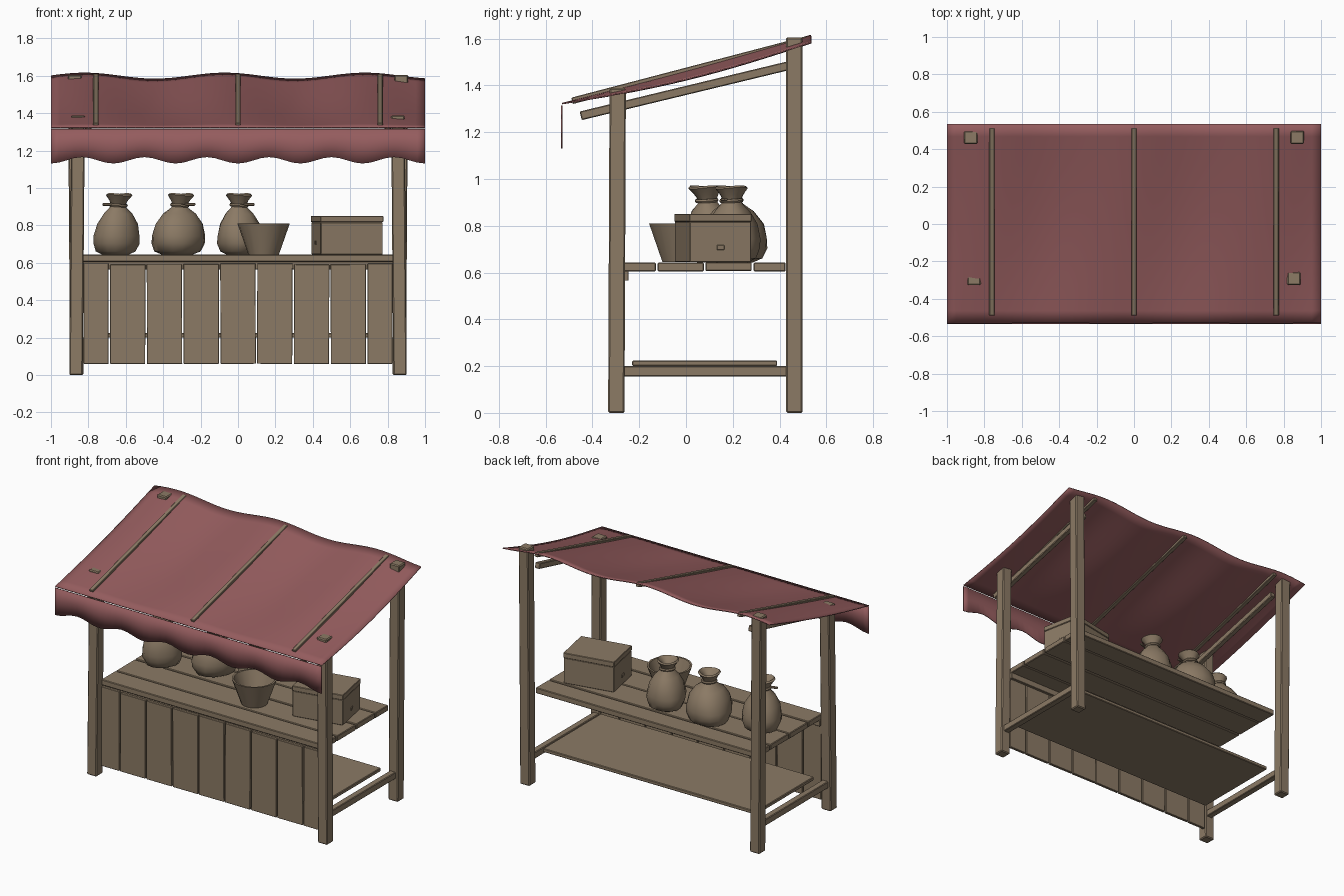
import bpy, bmesh, math, random
from mathutils import Vector, Matrix

random.seed(4)
if "Cube" in bpy.data.objects:
    bpy.data.objects.remove(bpy.data.objects["Cube"])


def material(name, rgb):
    m = bpy.data.materials.new(name)
    m.use_nodes = True
    m.diffuse_color = (*rgb, 1)
    m.node_tree.nodes["Principled BSDF"].inputs["Base Color"].default_value = (*rgb, 1)
    return m


WOOD = material("brown wood and sackcloth", (0.26, 0.195, 0.13))
RED = material("faded red cloth", (0.30, 0.108, 0.112))


def finish(name, bm, mat, smooth=False):
    bmesh.ops.recalc_face_normals(bm, faces=bm.faces)
    me = bpy.data.meshes.new(name)
    bm.to_mesh(me)
    bm.free()
    me.materials.append(mat)
    ob = bpy.data.objects.new(name, me)
    bpy.context.collection.objects.link(ob)
    if smooth:
        bpy.ops.object.select_all(action="DESELECT")
        ob.select_set(True)
        bpy.context.view_layer.objects.active = ob
        bpy.ops.object.shade_smooth_by_angle(angle=math.radians(45))
    return ob


def block(name, size, matrix, bevel=0.004):
    bm = bmesh.new()
    bmesh.ops.create_cube(bm, size=1, matrix=Matrix.Diagonal((*size, 1)))
    if bevel:
        bmesh.ops.bevel(bm, geom=bm.edges[:], offset=bevel, segments=1, affect="EDGES")
    bm.transform(matrix)
    return finish(name, bm, WOOD)


def box(name, lo, hi, bevel=0.004, tilt=0):
    lo, hi = Vector(lo), Vector(hi)
    m = Matrix.Translation((lo + hi) / 2) @ Matrix.Rotation(tilt, 4, "Y")
    return block(name, hi - lo, m, bevel)


def beam(name, a, b, width, depth, bevel=0.004):
    """Square timber from a to b, its width running along x."""
    a, b = Vector(a), Vector(b)
    d = (b - a).normalized()
    side = Vector((1, 0, 0))
    side = (side - d * side.dot(d)).normalized()
    m = Matrix((side, d.cross(side), d)).transposed().to_4x4()
    return block(name, (width, depth, (b - a).length), Matrix.Translation((a + b) / 2) @ m, bevel)


def lathe(name, profile, loc, sides, wobble=0.0, lean=(0, 0), turn=0.0):
    """Spin (radius, height) pairs, with gentle lumps and a leaning top."""
    bm = bmesh.new()
    rings = []
    top = max(z for r, z in profile)
    for r, z in profile:
        ring = []
        for i in range(sides):
            a = math.tau * i / sides + turn
            k = r * (1 + wobble * math.sin(3 * a + z * 9) + wobble * random.uniform(-.5, .5))
            s = (z / top) ** 2
            ring.append(bm.verts.new((loc[0] + k * math.cos(a) + lean[0] * s,
                                      loc[1] + k * math.sin(a) + lean[1] * s,
                                      loc[2] + z + r * wobble * 1.2 * math.sin(2 * a) * s)))
        rings.append(ring)
    for p, q in zip(rings, rings[1:]):
        for i in range(sides):
            j = (i + 1) % sides
            bm.faces.new((p[i], p[j], q[j], q[i]))
    bm.faces.new(rings[0])
    bm.faces.new(rings[-1])
    return finish(name, bm, WOOD, True)


# Posts, side rails and roof supports
for s, side in ((1, "left"), (-1, "right")):
    beam(f"front_post_{side}", (s * .866, -.298, 0), (s * .855, -.292, 1.388), .072, .07, .006)
    beam(f"back_post_{side}", (s * .862, .463, 0), (s * .873, .463, 1.605), .072, .07, .006)
    box(f"lower_rail_{side}", (s * .86 - .022, -.27, .155), (s * .86 + .022, .435, .2))
    beam(f"roof_support_{side}", (s * .80, -.45, 1.27), (s * .80, .45, 1.487), .035, .038)

# Counter planks, front rail and lower shelf
CUTS = (-.285, -.125, .08, .285, .43)
for i, (y0, y1) in enumerate(zip(CUTS, CUTS[1:])):
    dz = random.uniform(-.003, .002)
    box(f"counter_plank_{i + 1}", (-.83, y0 + .004, .607 + dz), (.83, y1 - .004, .645 + dz))
box("counter_front_rail", (-.83, -.266, .565), (.83, -.246, .606), .002)
box("lower_shelf", (-.80, -.23, .2), (.80, .39, .224))

# Front slats, the end ones narrower
edges = [-.83] + [-.688 + i * .1966 for i in range(8)] + [.83]
for i, (x0, x1) in enumerate(zip(edges, edges[1:])):
    top = .598 - random.uniform(0, .008)
    box(f"front_slat_{i + 1}", (x0 + .004, -.286, .06), (x1 - .004, -.267, top), .002,
        random.uniform(-.005, .005))


# Awning cloth, waving towards the back and sagging mid-span
def cloth_height(x, y):
    t = (y + .53) / 1.065
    wave = math.cos(math.tau * (x + .82) / .75)
    belly = math.sin(math.pi * t)
    return 1.322 + .276 * t + wave * (.016 * t + .012 * belly) - .016 * belly


def sheet(name, nx, ny, point):
    bm = bmesh.new()
    grid = [[bm.verts.new(point(i / nx, j / ny)) for j in range(ny + 1)] for i in range(nx + 1)]
    for i in range(nx):
        for j in range(ny):
            bm.faces.new((grid[i][j], grid[i + 1][j], grid[i + 1][j + 1], grid[i][j + 1]))
    ob = finish(name, bm, RED, True)
    mod = ob.modifiers.new("thickness", "SOLIDIFY")
    mod.thickness = .006
    mod.offset = 0
    return ob


def awning_point(u, v):
    x, y = 2 * u - 1, -.53 + 1.065 * v
    return x, y, cloth_height(x, y)


def valance_point(u, v):
    x = 2 * u - 1
    bottom = 1.148 - .017 * math.cos(math.tau * x * 3)
    return x, -.532, bottom + (1.315 - bottom) * v


sheet("awning_cloth", 40, 16, awning_point)
sheet("awning_valance", 48, 2, valance_point)

# Battens lying on the cloth
for x, side in ((-.76, "right"), (0, "middle"), (.76, "left")):
    beam(f"roof_batten_{side}", (x, -.487, 1.334), (x, .517, 1.597), .028, .028, .003)

# Tied sacks
SACK = [(.07, 0), (.108, .018), (.126, .06), (.127, .10), (.112, .165), (.078, .22), (.046, .25),
        (.038, .266), (.05, .29), (.07, .318), (.062, .326), (.035, .305), (.015, .29)]
SACKS = (("right", -.655, .12, .97, (.02, -.045)),
         ("middle", -.325, .21, 1.13, (.02, -.02)),
         ("left", .005, .20, .95, (0, -.01)))
for i, (side, x, y, k, lean) in enumerate(SACKS):
    profile = [(r * (k if z < .24 else 1), z) for r, z in SACK]
    lathe(f"sack_{side}", profile, (x, y, .643), 16, .05, lean, i)
    nx, ny = x + lean[0] * .7, y + lean[1] * .7
    bpy.ops.mesh.primitive_torus_add(major_radius=.043, minor_radius=.009, major_segments=14,
                                     minor_segments=6, location=(nx, ny, .908),
                                     rotation=(.05, .06, 0))
    tie = bpy.context.object
    tie.name = f"sack_tie_{side}"
    tie.data.materials.append(WOOD)
    bpy.ops.object.shade_smooth_by_angle()
    s = -1 if i == 0 else 1
    block(f"sack_tie_end_{side}", (.055, .014, .014),
          Matrix.Translation((nx + s * .055, ny - .03, .912)) @ Matrix.Rotation(.3, 4, "Z"), .003)

# Open bowl
lathe("bowl", [(.082, 0), (.14, .165), (.128, .165), (.076, .02)], (.137, -.02, .645), 18)

# Crate with lid and a small grip on each end
crate = Matrix.Translation((.583, .115, .645)) @ Matrix.Rotation(math.radians(11), 4, "Z")
block("crate_body", (.338, .266, .172), crate @ Matrix.Translation((0, 0, .086)), .003)
block("crate_lid", (.343, .271, .034), crate @ Matrix.Translation((0, 0, .189)), .003)
for s, side in ((1, "left"), (-1, "right")):
    block(f"crate_grip_{side}", (.008, .032, .02), crate @ Matrix.Translation((s * .17, 0, .062)), .002)
